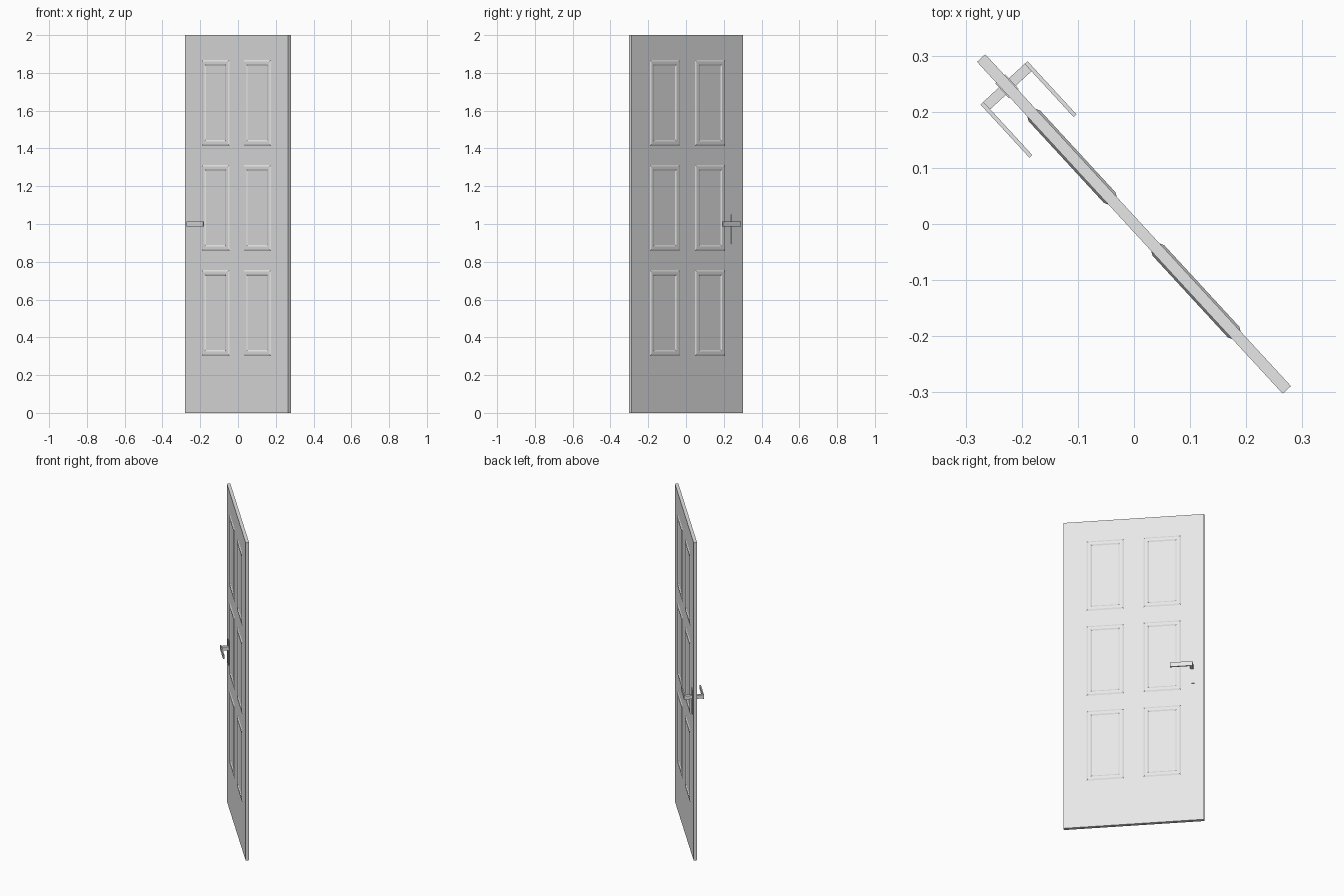
import bpy, bmesh, math

cube = bpy.data.objects.get("Cube")
if cube:
    bpy.data.objects.remove(cube, do_unlink=True)

OPEN_ANGLE = math.radians(-47.35)   # the door stands ajar
HALF = 0.01                         # half the slab thickness

grey = bpy.data.materials.new("plain_grey")
grey.use_nodes = True
grey.diffuse_color = (0.8, 0.8, 0.8, 1)
grey.node_tree.nodes["Principled BSDF"].inputs["Base Color"].default_value = grey.diffuse_color


def finish(name, bm):
    """Turn a bmesh in door space (x across, y through, z up) into an object."""
    bmesh.ops.recalc_face_normals(bm, faces=bm.faces)
    mesh = bpy.data.meshes.new(name)
    bm.to_mesh(mesh)
    bm.free()
    mesh.materials.append(grey)
    obj = bpy.data.objects.new(name, mesh)
    obj.rotation_euler.z = OPEN_ANGLE
    bpy.context.collection.objects.link(obj)
    return obj


def box(name, x0, x1, y0, y1, z0, z1):
    bm = bmesh.new()
    bmesh.ops.create_cube(bm, size=1)
    for v in bm.verts:
        v.co.x = x1 if v.co.x > 0 else x0
        v.co.y = y1 if v.co.y > 0 else y0
        v.co.z = z1 if v.co.z > 0 else z0
    return finish(name, bm)


def moulding(name, x0, x1, z0, z1, side):
    """Rectangular frame with a sloped outer and inner edge."""
    profile = [(0, HALF - 0.001), (0, HALF), (0.008, HALF + 0.004),
               (0.024, HALF + 0.004), (0.031, HALF), (0.031, HALF - 0.001)]
    bm = bmesh.new()
    rings = []
    for inset, y in profile:
        a, b, c, d = x0 + inset, x1 - inset, z0 + inset, z1 - inset
        rings.append([bm.verts.new((x, side * y, z))
                      for x, z in ((a, c), (b, c), (b, d), (a, d))])
    for i, ring in enumerate(rings):
        other = rings[(i + 1) % len(rings)]
        for j in range(4):
            k = (j + 1) % 4
            bm.faces.new((ring[j], ring[k], other[k], other[j]))
    return finish(name, bm)


# Slab
box("door_slab", -0.402, 0.402, -HALF, HALF, 0, 2)

# Six framed panels on each face
for side, face in ((-1, "front"), (1, "back")):
    for row, z in (("lower", 0.302), ("middle", 0.858), ("upper", 1.414)):
        for column, x in (("right", -0.27), ("left", 0.056)):
            moulding(f"{face}_{row}_{column}_panel_frame",
                     x, x + 0.214, z, z + 0.455, side)

# Handle plates and levers on each face
for side, face in ((-1, "front"), (1, "back")):
    plate = sorted((side * (HALF - 0.001), side * 0.012))
    box(f"{face}_handle_plate", -0.352, -0.316, *plate, 0.895, 1.05)
    lever = sorted((side * 0.05, side * 0.057))
    box(f"{face}_handle_lever", -0.342, -0.213, *lever, 0.986, 1.014)

# Spindle through the door
box("handle_spindle", -0.342, -0.324, -0.055, 0.055, 0.988, 1.01)
